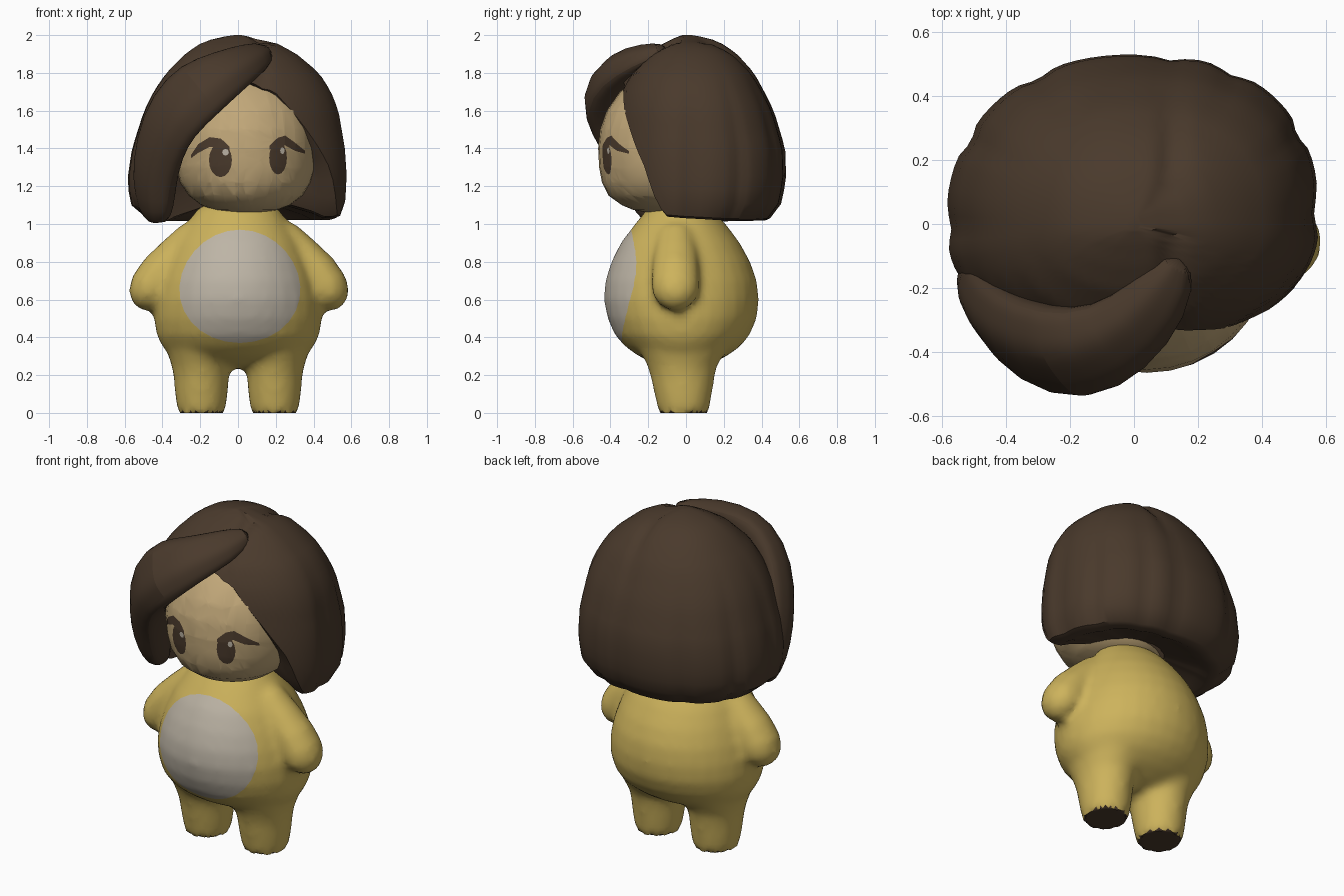
import bpy, bmesh, math
from mathutils import Vector

if "Cube" in bpy.data.objects:
    bpy.data.objects.remove(bpy.data.objects["Cube"])


def material(name, rgb):
    m = bpy.data.materials.new(name)
    m.diffuse_color = (*rgb, 1)
    m.use_nodes = True
    m.node_tree.nodes["Principled BSDF"].inputs["Base Color"].default_value = m.diffuse_color
    return m


YELLOW = material("yellow suit", (0.61, 0.45, 0.107))
CREAM = material("pale belly", (0.51, 0.46, 0.38))
SKIN = material("skin", (0.53, 0.385, 0.19))
BROWN = material("dark brown", (0.068, 0.042, 0.025))


def finish(name, bm, mats):
    me = bpy.data.meshes.new(name)
    bm.to_mesh(me)
    bm.free()
    ob = bpy.data.objects.new(name, me)
    bpy.context.collection.objects.link(ob)
    for m in mats:
        me.materials.append(m)
    bpy.context.view_layer.objects.active = ob
    ob.select_set(True)
    bpy.ops.object.shade_smooth_by_angle(angle=math.radians(35))
    ob.select_set(False)
    return ob


def loft(rings):
    """Closed skin through equal rings of points, capped at both ends."""
    bm = bmesh.new()
    rows = [[bm.verts.new(p) for p in r] for r in rings]
    n = len(rows[0])
    for a, b in zip(rows, rows[1:]):
        for i in range(n):
            j = (i + 1) % n
            bm.faces.new((a[i], a[j], b[j], b[i]))
    bm.faces.new(rows[0])
    bm.faces.new(rows[-1])
    bmesh.ops.recalc_face_normals(bm, faces=bm.faces)
    bm.normal_update()
    return bm


def oval_rings(table, cx=0, n=32):
    """Rings from rows of (z, half width, front y, back y)."""
    rings = []
    for z, rx, yf, yb in table:
        cy, ry = (yf + yb) / 2, (yb - yf) / 2
        rings.append([Vector((cx + rx * math.cos(k * math.tau / n),
                              cy + ry * math.sin(k * math.tau / n), z)) for k in range(n)])
    return rings


def tube(stations, ref, n=16, ridge=0.0):
    """Swept oval: stations of (point, half width, half thickness), ref gives the thickness direction."""
    pts = [Vector(s[0]) for s in stations]
    rings = []
    for i, (p, (_, w, t)) in enumerate(zip(pts, stations)):
        tan = (pts[min(i + 1, len(pts) - 1)] - pts[max(i - 1, 0)]).normalized()
        nor = ref(p)
        nor = (nor - tan * nor.dot(tan)).normalized()
        side = tan.cross(nor)
        ring = []
        for k in range(n):
            a = k * math.tau / n
            g = 1 + ridge * math.cos(6 * a)
            ring.append(p + side * w * g * math.cos(a) + nor * t * g * math.sin(a))
        rings.append(ring)
    return loft(rings)


def fuse(parts, voxel, smooth):
    """Melt overlapping closed parts into one soft skin."""
    whole = bmesh.new()
    for part in parts:
        me = bpy.data.meshes.new("part")
        part.to_mesh(me)
        part.free()
        whole.from_mesh(me)
        bpy.data.meshes.remove(me)
    ob = finish("fuse_helper", whole, [])
    rem = ob.modifiers.new("melt", "REMESH")
    rem.mode, rem.voxel_size = "VOXEL", voxel
    sm = ob.modifiers.new("soften", "SMOOTH")
    sm.factor, sm.iterations = 0.5, smooth
    out = bmesh.new()
    out.from_object(ob, bpy.context.evaluated_depsgraph_get())
    bpy.data.objects.remove(ob)
    out.normal_update()
    return out


def paint(bm, outline, index):
    """Cut a convex (x, z) outline into the front faces and colour its inside."""
    mid = Vector((sum(p[0] for p in outline), 0, sum(p[1] for p in outline))) / len(outline)
    inside = [f for f in bm.faces if f.normal.y < -0.02 and f.calc_center_median().y < -0.05]
    for (x0, z0), (x1, z1) in zip(outline, outline[1:] + outline[:1]):
        co, no = Vector((x0, 0, z0)), Vector((z1 - z0, 0, x0 - x1)).normalized()
        if no.dot(mid - co) > 0:
            no = -no
        geom = set(inside)
        for f in inside:
            geom.update(f.edges)
            geom.update(f.verts)
        cut = bmesh.ops.bisect_plane(bm, geom=list(geom), dist=1e-5, plane_co=co, plane_no=no)
        inside = [f for f in cut["geom"] if isinstance(f, bmesh.types.BMFace)
                  and no.dot(f.calc_center_median() - co) < 0]
    for f in inside:
        f.material_index = index
    bm.normal_update()


def oval(cx, cz, rx, rz, n=16, taper=0.0):
    angs = [k * math.tau / n for k in range(n)]
    return [(cx + rx * math.cos(a) * (1 - taper * math.sin(a)), cz + rz * math.sin(a)) for a in angs]


def paint_stroke(bm, pts, index):
    """Brush line through (x, z, half height) points."""
    for (x0, z0, h0), (x1, z1, h1) in zip(pts, pts[1:]):
        paint(bm, [(x0, z0 - h0), (x1, z1 - h1), (x1, z1 + h1), (x0, z0 + h0)], index)


def interp(table, x):
    """Linear lookup in rows sorted by rising first value."""
    if x <= table[0][0]:
        return table[0][1:]
    for a, b in zip(table, table[1:]):
        if x <= b[0]:
            f = (x - a[0]) / (b[0] - a[0])
            return [p + (q - p) * f for p, q in zip(a[1:], b[1:])]
    return table[-1][1:]


# Pear-shaped torso
parts = [loft(oval_rings([
    (.235, .07, -.07, .05), (.26, .22, -.16, .13), (.30, .35, -.25, .215), (.35, .40, -.32, .285),
    (.41, .43, -.375, .335), (.5, .445, -.415, .375), (.6, .44, -.435, .385), (.7, .418, -.427, .375),
    (.8, .383, -.395, .34), (.9, .338, -.345, .285), (1.0, .273, -.27, .21), (1.08, .215, -.205, .135),
    (1.13, .12, -.13, .07)]))]
# Legs and arms
ARM = [(.18, .98, .07, .07), (.25, .93, .10, .09), (.335, .84, .117, .102), (.417, .75, .126, .111),
       (.468, .67, .129, .116), (.487, .62, .118, .106), (.495, .58, .09, .082), (.498, .555, .055, .05),
       (.499, .543, .02, .02)]
for side in (-1, 1):
    parts.append(loft(oval_rings([
        (-.005, .11, -.135, .105), (.015, .128, -.148, .123), (.1, .14, -.168, .138), (.19, .147, -.187, .152),
        (.25, .158, -.205, .165), (.30, .175, -.23, .195), (.36, .19, -.26, .23), (.42, .19, -.24, .21)],
        side * .194, 20)))
    shift = .01 if side < 0 else 0
    parts.append(tube([((side * x + shift, -.055, z), w, t) for x, z, t, w in ARM],
                      lambda p: Vector((0, 1, 0)), 18))
# One soft body with the belly patch cut in and dark flat soles
bm = fuse(parts, .024, 5)
for v in bm.verts:
    if v.co.z < .014:
        v.co.z = 0
bm.normal_update()
paint(bm, oval(0.01, .67, .32, .30, 28, .06), 1)
for f in bm.faces:
    if f.calc_center_median().z < .012 and f.normal.z < -.7:
        f.material_index = 2
finish("body", bm, [YELLOW, CREAM, BROWN])

# Head with eyes, lashes and glints cut in
bm = loft(oval_rings([
    (1.06, .10, -.2, .05), (1.075, .17, -.28, .1), (1.1, .235, -.34, .14), (1.15, .30, -.41, .18),
    (1.22, .345, -.445, .21), (1.3, .37, -.46, .24), (1.4, .378, -.465, .25), (1.5, .37, -.455, .25),
    (1.6, .35, -.42, .23), (1.7, .29, -.35, .2), (1.78, .2, -.25, .12), (1.82, .06, -.12, 0)], .04))
paint(bm, oval(-.093, 1.338, .061, .09), 1)
paint(bm, oval(.212, 1.35, .047, .088), 1)
paint_stroke(bm, [(-.25, 1.355, .008), (-.21, 1.40, .023), (-.15, 1.434, .026), (-.09, 1.428, .024),
                  (-.045, 1.40, .01)], 1)
paint_stroke(bm, [(.168, 1.405, .01), (.21, 1.432, .024), (.25, 1.442, .026), (.30, 1.41, .022),
                  (.355, 1.38, .008)], 1)
paint(bm, oval(-.066, 1.38, .018, .018, 8), 2)
paint(bm, oval(.235, 1.388, .012, .018, 8), 2)
finish("head", bm, [SKIN, BROWN, CREAM])

# Bob hair: rows of (height, left, right, front, back extent)
HAIR = [(1.02, .47, .51, .30, .43), (1.05, .54, .555, .34, .475), (1.12, .58, .572, .38, .51),
        (1.25, .588, .58, .40, .53), (1.4, .565, .57, .40, .525), (1.6, .50, .535, .385, .465),
        (1.7, .45, .495, .36, .415), (1.8, .38, .43, .31, .36), (1.9, .28, .31, .21, .27),
        (1.95, .21, .22, .13, .20), (1.985, .12, .13, .06, .12), (2.0, .02, .02, .02, .03)]
# Lower hair edge by angle from the front, negative to the left
EDGE = [(-180, 1.03), (-72, 1.02), (-60, 1.2), (-45, 1.45), (-25, 1.68), (-5, 1.75), (12, 1.755),
        (24, 1.69), (41, 1.5), (57, 1.3), (64, 1.15), (70, 1.05), (110, 1.03), (180, 1.03)]
GROOVES = [(-150, 5), (-118, 4), (-88, 5), (92, 5), (118, 4), (152, 5), (172, 4)]


def hair_point(deg, z, scale=1.0, lift=0.0):
    xl, xr, yf, yb = interp(HAIR, z)
    a = math.radians(deg)
    s, c = math.sin(a), -math.cos(a)
    e = .92 if s < 0 else .82 if c > 0 else 1  # fuller at the back right
    x = (xr if s > 0 else xl) * math.copysign(abs(s) ** e, s)
    y = (yb if c > 0 else yf) * math.copysign(abs(c) ** e, c)
    # strand grooves deepen toward the tips
    cut = sum(math.exp(-((deg - g) / w) ** 2) for g, w in GROOVES)
    r = scale * (1 - .028 * cut * min(1, max(0, (1.85 - z) / .5)))
    # parting line over the crown
    part = .028 * math.exp(-((x - .115) / .035) ** 2) * max(0, min(1, (z - 1.5) / .3))
    return Vector((x * r, y * r, z + lift - part))


angles = [-180 + k * 4 for k in range(90)]
rings = []
for i in range(21):
    f = (i / 20) ** 1.6
    rings.append([hair_point(d, 2 - (2 - interp(EDGE, d)[0]) * f) for d in angles])
for scale, lift in ((.95, -.01), (.86, -.008), (.74, .02), (.35, .08)):
    rings.append([hair_point(d, interp(EDGE, d)[0], scale, lift) for d in angles])
finish("bob_hair", loft(rings), [BROWN])

# Swept fringe falling from the parting to the left
bm = tube([((.15, -.10, 1.92), .05, .04), ((.08, -.24, 1.88), .11, .07), ((-.05, -.365, 1.81), .145, .10),
           ((-.20, -.41, 1.72), .195, .12), ((-.345, -.36, 1.58), .195, .11), ((-.42, -.275, 1.40), .17, .105),
           ((-.445, -.2, 1.22), .145, .105), ((-.435, -.16, 1.08), .12, .085), ((-.42, -.14, 1.005), .06, .05)],
          lambda p: p - Vector((0, 0, 1.45)), 24, .03)
soften = finish("swept_fringe", bm, [BROWN]).modifiers.new("soften", "SUBSURF")
soften.levels = soften.render_levels = 1
